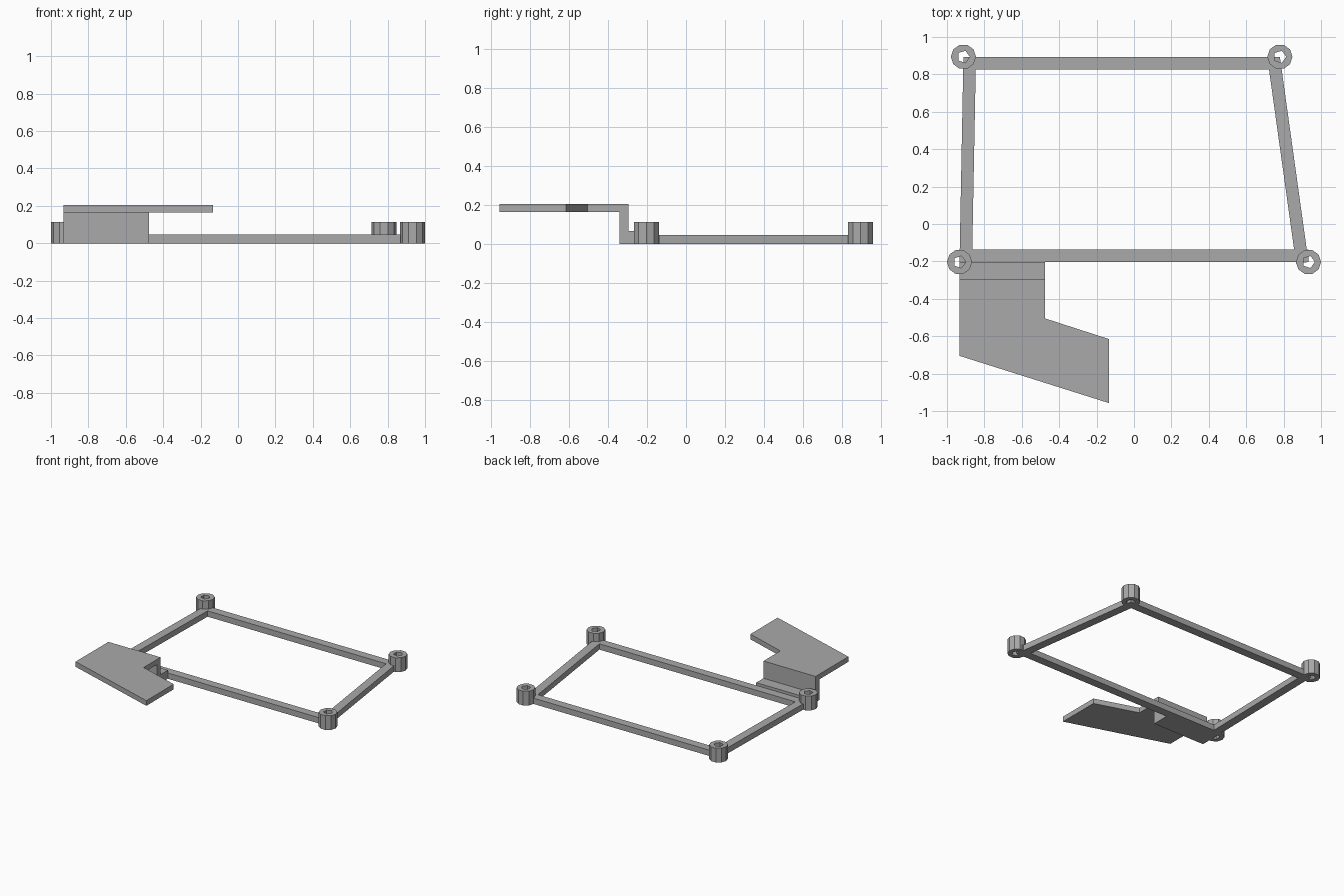
import bpy, bmesh
from math import cos, sin, pi
from mathutils import Vector

cube = bpy.data.objects.get("Cube")
if cube:
    bpy.data.objects.remove(cube)

grey = bpy.data.materials.new("plain grey")
grey.use_nodes = True
GREY = (0.4, 0.4, 0.4, 1)
grey.diffuse_color = GREY
grey.node_tree.nodes["Principled BSDF"].inputs["Base Color"].default_value = GREY

BAR_W, BAR_H = 0.067, 0.046
POST_R, HOLE_R, POST_H = 0.067, 0.034, 0.113


def finish(name, bm):
    bmesh.ops.recalc_face_normals(bm, faces=bm.faces)
    mesh = bpy.data.meshes.new(name)
    bm.to_mesh(mesh)
    bm.free()
    mesh.materials.append(grey)
    obj = bpy.data.objects.new(name, mesh)
    bpy.context.collection.objects.link(obj)
    return obj


def extrude_up(bm, height):
    new = bmesh.ops.extrude_face_region(bm, geom=bm.faces[:], use_keep_orig=True)
    verts = [g for g in new["geom"] if isinstance(g, bmesh.types.BMVert)]
    bmesh.ops.translate(bm, verts=verts, vec=(0, 0, height))


def prism(name, outline, z0, z1):
    bm = bmesh.new()
    bm.faces.new([bm.verts.new((x, y, z0)) for x, y in outline])
    extrude_up(bm, z1 - z0)
    return finish(name, bm)


def post(name, centre):
    # ten-sided sleeve with a five-sided hole
    bm = bmesh.new()

    def ring(n, r):
        return [bm.verts.new((centre.x + r * cos(2 * pi * k / n),
                              centre.y + r * sin(2 * pi * k / n), 0)) for k in range(n)]
    outer, inner = ring(10, POST_R), ring(5, HOLE_R)
    for k in range(5):
        bm.faces.new([inner[k], outer[2 * k], outer[2 * k + 1],
                      outer[(2 * k + 2) % 10], inner[(k + 1) % 5]])
    extrude_up(bm, POST_H)
    return finish(name, bm)


# Posts and frame bars, each bar lying on the inner side of its post-to-post line
corners = {
    "front_right": Vector((-0.933, -0.203)),
    "front_left": Vector((0.933, -0.203)),
    "back_left": Vector((0.78, 0.894)),
    "back_right": Vector((-0.912, 0.894)),
}
names = list(corners)
for name, centre in corners.items():
    post(name + "_post", centre)
for i, bar in enumerate(("front_bar", "left_bar", "back_bar", "right_bar")):
    a, b = corners[names[i]], corners[names[(i + 1) % 4]]
    d = (b - a).normalized()
    inward = Vector((-d.y, d.x)) * BAR_W
    prism(bar, [a, b, b + inward, a + inward], 0, BAR_H)

# Bracket: low foot, upright wall and raised angled plate
X0, X1, WALL_BACK, WALL_FRONT = -0.933, -0.475, -0.294, -0.34


def block(name, y0, y1, z1):
    prism(name, [(X0, y0), (X1, y0), (X1, y1), (X0, y1)], 0, z1)


block("bracket_foot", WALL_BACK, -0.203, 0.068)
block("bracket_wall", WALL_FRONT, WALL_BACK, 0.164)
prism("bracket_plate", [(X0, WALL_BACK), (X0, -0.705), (-0.135, -0.957),
                        (-0.135, -0.615), (X1, -0.505), (X1, WALL_BACK)], 0.164, 0.205)
